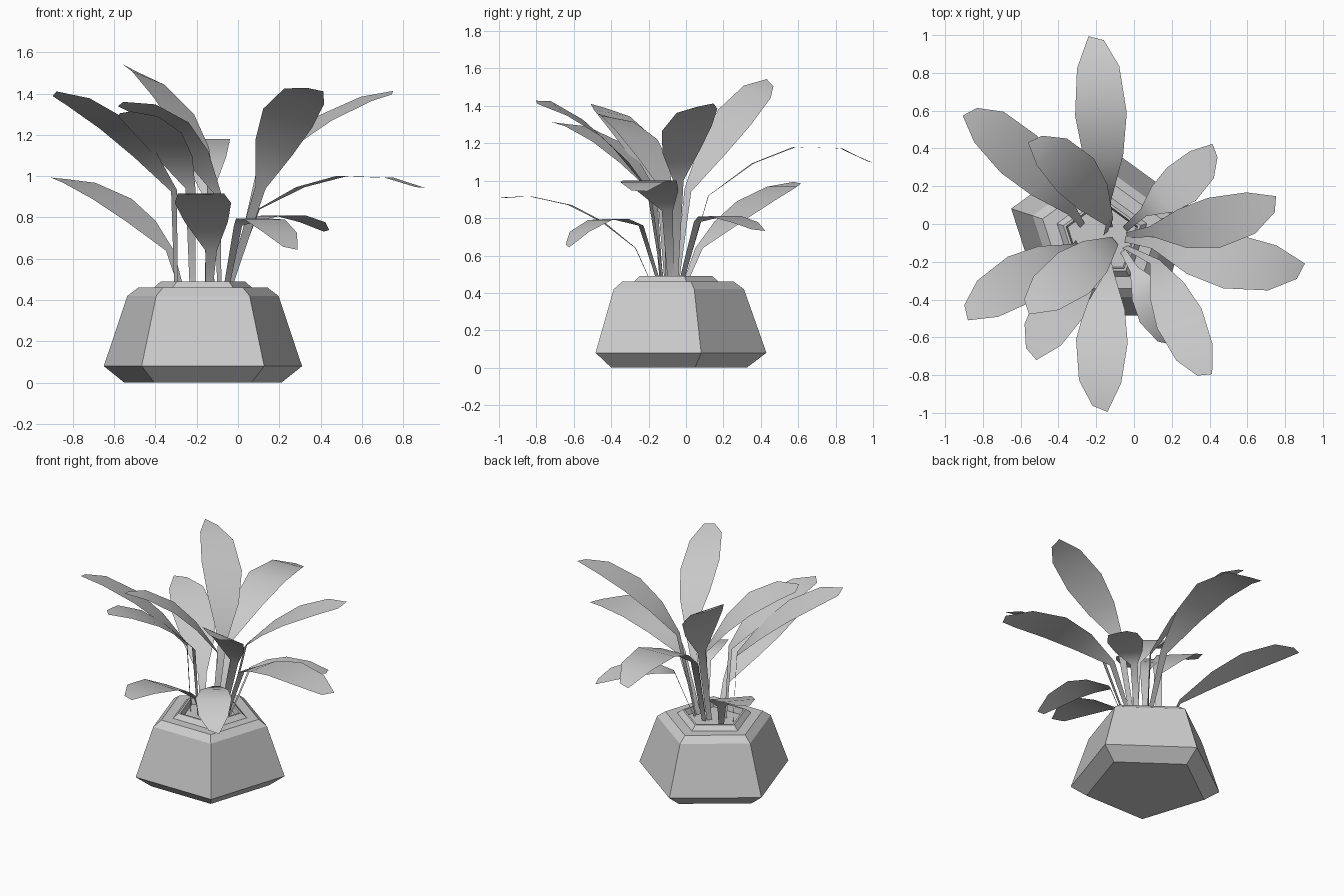
import bpy, math
from mathutils import Vector

if "Cube" in bpy.data.objects:
    bpy.data.objects.remove(bpy.data.objects["Cube"])


def make_object(name, verts, faces, smooth=False):
    mesh = bpy.data.meshes.new(name)
    mesh.from_pydata(verts, [], faces)
    mesh.update()
    obj = bpy.data.objects.new(name, mesh)
    bpy.context.collection.objects.link(obj)
    for p in mesh.polygons:
        p.use_smooth = smooth
    return obj


# Five-sided pot: bottom, flared foot, tapered body, bevel, raised rim, soil
def make_pot():
    profile = [(0.40, 0.0), (0.505, 0.08), (0.385, 0.42), (0.33, 0.46),
               (0.25, 0.46), (0.215, 0.49), (0.20, 0.49), (0.19, 0.45)]
    n, cx, cy = 5, -0.17, -0.075
    verts = []
    for r, z in profile:
        for i in range(n):
            a = math.pi / 2 + 2 * math.pi * i / n
            verts.append((cx + r * math.cos(a), cy + r * math.sin(a), z))
    faces = [tuple(reversed(range(n)))]
    for k in range(len(profile) - 1):
        for i in range(n):
            j = (i + 1) % n
            faces.append((k * n + i, k * n + j, (k + 1) * n + j, (k + 1) * n + i))
    top = (len(profile) - 1) * n
    faces.append(tuple(range(top, top + n)))
    make_object("pot", verts, faces)


# Flat ribbon: stem from the soil, then a curved blade with a skewed blunt tip.
# A positive roll lifts the left edge of the blade.
def make_leaf(name, base, start, mid, tip, scale=1.0, roll=0.0):
    b = Vector((base[0], base[1], 0.44))
    s, m, e = Vector(start), Vector(mid), Vector(tip)
    ahead = Vector((e.x - s.x, e.y - s.y, 0)).normalized()
    flat = Vector((-ahead.y, ahead.x, 0))          # points to the leaf's left
    side = flat * math.cos(roll) + Vector((0, 0, math.sin(roll)))
    tangent = (e - m).normalized()
    verts = [b + flat * 0.016, b - flat * 0.016]
    for t, w in ((0, 0.028), (0.25, 0.105), (0.5, 0.137), (0.8, 0.112)):
        p = (s * (2 * (t - 0.5) * (t - 1)) + m * (4 * t * (1 - t))
             + e * (2 * t * (t - 0.5)))
        w *= scale
        verts += [p + side * w, p - side * w]
    verts += [e + side * 0.04 * scale + tangent * 0.012,
              e - side * 0.04 * scale - tangent * 0.015]
    faces = [(2 * i, 2 * i + 1, 2 * i + 3, 2 * i + 2)
             for i in range(len(verts) // 2 - 1)]
    make_object(name, verts, faces, True)


make_pot()

# Leaves, anticlockwise from the back: soil point, blade start, middle, tip
make_leaf("leaf_back", (-0.13, -0.02),
          (-0.15, 0.12, 0.92), (-0.175, 0.58, 1.18), (-0.20, 0.985, 1.10))
make_leaf("leaf_back_left_low", (-0.27, -0.01),
          (-0.33, 0.07, 0.64), (-0.61, 0.37, 0.89), (-0.87, 0.595, 0.99))
make_leaf("leaf_back_left_high", (-0.15, -0.05),
          (-0.13, 0.01, 0.95), (-0.31, 0.26, 1.34), (-0.525, 0.45, 1.525),
          1.0, 0.3)
make_leaf("leaf_left_high", (-0.30, -0.10),
          (-0.31, -0.13, 0.93), (-0.60, -0.29, 1.25), (-0.89, -0.47, 1.40),
          1.0, 0.15)
make_leaf("leaf_left_inner", (-0.09, -0.10),
          (-0.10, -0.09, 0.92), (-0.32, -0.26, 1.24), (-0.57, -0.44, 1.35),
          1.0, 0.15)
make_leaf("leaf_front_left", (-0.22, -0.13),
          (-0.23, -0.17, 0.94), (-0.39, -0.43, 1.21), (-0.545, -0.69, 1.31))
make_leaf("leaf_front", (-0.14, -0.18),
          (-0.13, -0.27, 0.64), (-0.17, -0.62, 0.87), (-0.18, -0.98, 0.91))
make_leaf("leaf_front_right_low", (-0.06, -0.14),
          (0.0, -0.24, 0.76), (0.13, -0.46, 0.79), (0.255, -0.635, 0.65), 0.85)
make_leaf("leaf_front_right_high", (-0.05, -0.12),
          (0.11, -0.20, 0.95), (0.24, -0.50, 1.28), (0.375, -0.80, 1.42),
          1.0, -0.35)
make_leaf("leaf_right_low", (-0.05, -0.08),
          (0.10, -0.10, 0.84), (0.50, -0.195, 1.0), (0.885, -0.25, 0.945), 1.08)
make_leaf("leaf_right_high", (-0.04, -0.06),
          (0.09, -0.04, 1.0), (0.42, 0.005, 1.28), (0.75, 0.105, 1.405),
          1.0, 0.1)
make_leaf("leaf_back_right", (-0.05, -0.03),
          (0.05, 0.06, 0.78), (0.25, 0.21, 0.81), (0.43, 0.39, 0.735), 0.85)
